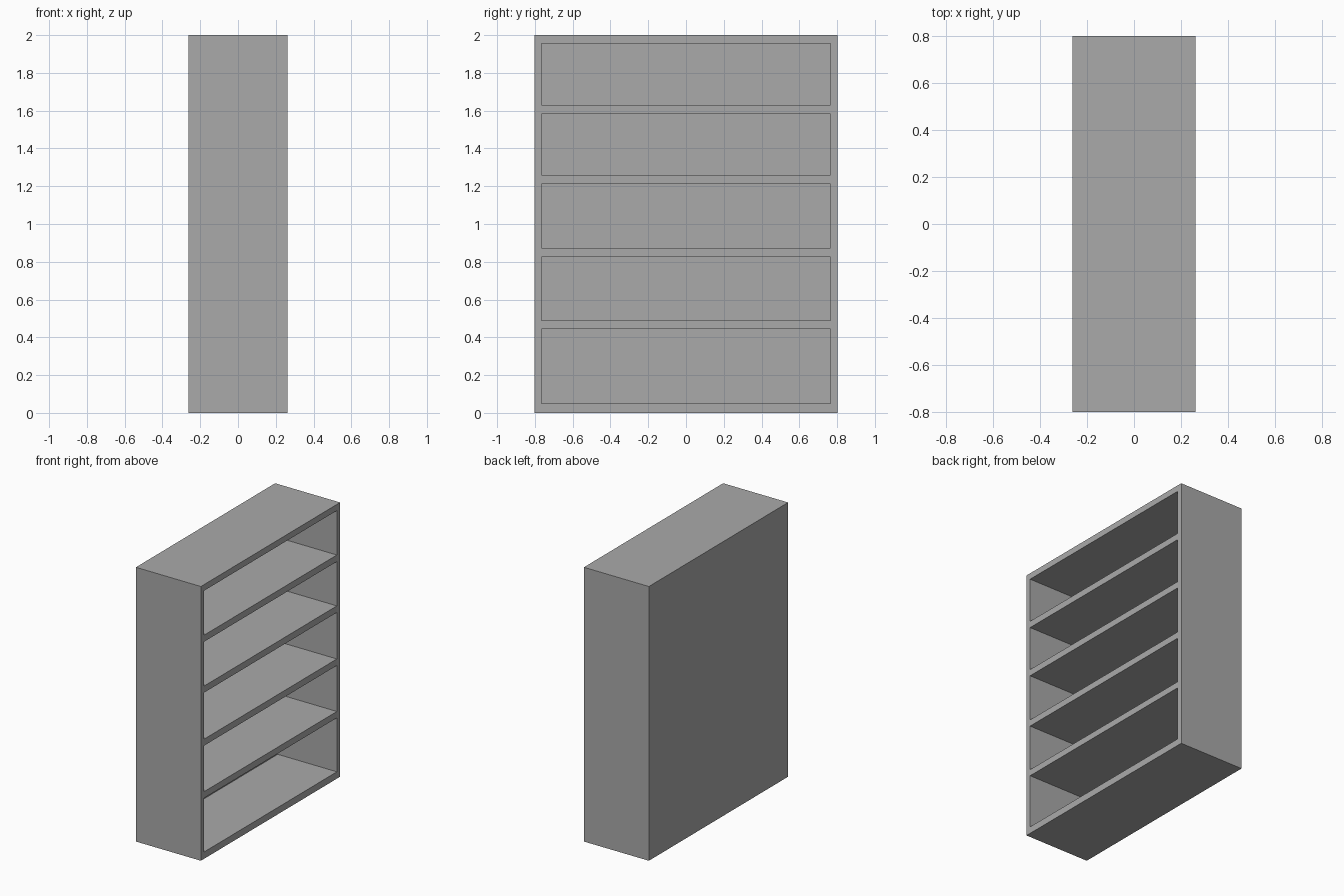
import bpy

cube = bpy.data.objects.get("Cube")
if cube:
    bpy.data.objects.remove(cube, do_unlink=True)

# Overall half sizes, height and board thicknesses
HALF_X, HALF_Y, HEIGHT = 0.262, 0.802, 2.0
SIDE, BACK = 0.037, 0.047

# Bottom and top of each open compartment
BAYS = [(0.05, 0.443), (0.49, 0.825), (0.873, 1.212), (1.26, 1.583), (1.631, 1.955)]

grey = bpy.data.materials.new("plain grey")
grey.use_nodes = True
colour = (0.4, 0.4, 0.4, 1.0)
grey.diffuse_color = colour
bsdf = next(n for n in grey.node_tree.nodes if n.type == 'BSDF_PRINCIPLED')
bsdf.inputs["Base Color"].default_value = colour


def box(name, low, high):
    """Make a box between two opposite corners."""
    bpy.ops.mesh.primitive_cube_add(size=1)
    obj = bpy.context.object
    obj.name = name
    for v in obj.data.vertices:
        v.co = [h if c > 0 else l for c, l, h in zip(v.co, low, high)]
    obj.data.materials.append(grey)
    return obj


# Solid cabinet body
bookcase = box("bookcase", (-HALF_X, -HALF_Y, 0), (HALF_X, HALF_Y, HEIGHT))

# Hollow out the compartments from the open +x side, leaving shelves and back
inner = HALF_Y - SIDE
for number, (bottom, top) in enumerate(BAYS):
    cutter = box(f"compartment_cutter_{number}",
                 (-HALF_X + BACK, -inner, bottom), (HALF_X + 0.1, inner, top))
    cutter.hide_render = True
    cut = bookcase.modifiers.new("compartment", 'BOOLEAN')
    cut.operation = 'DIFFERENCE'
    cut.solver = 'EXACT'
    cut.object = cutter
    bpy.context.view_layer.objects.active = bookcase
    bpy.ops.object.modifier_apply(modifier=cut.name)
    bpy.data.objects.remove(cutter, do_unlink=True)
